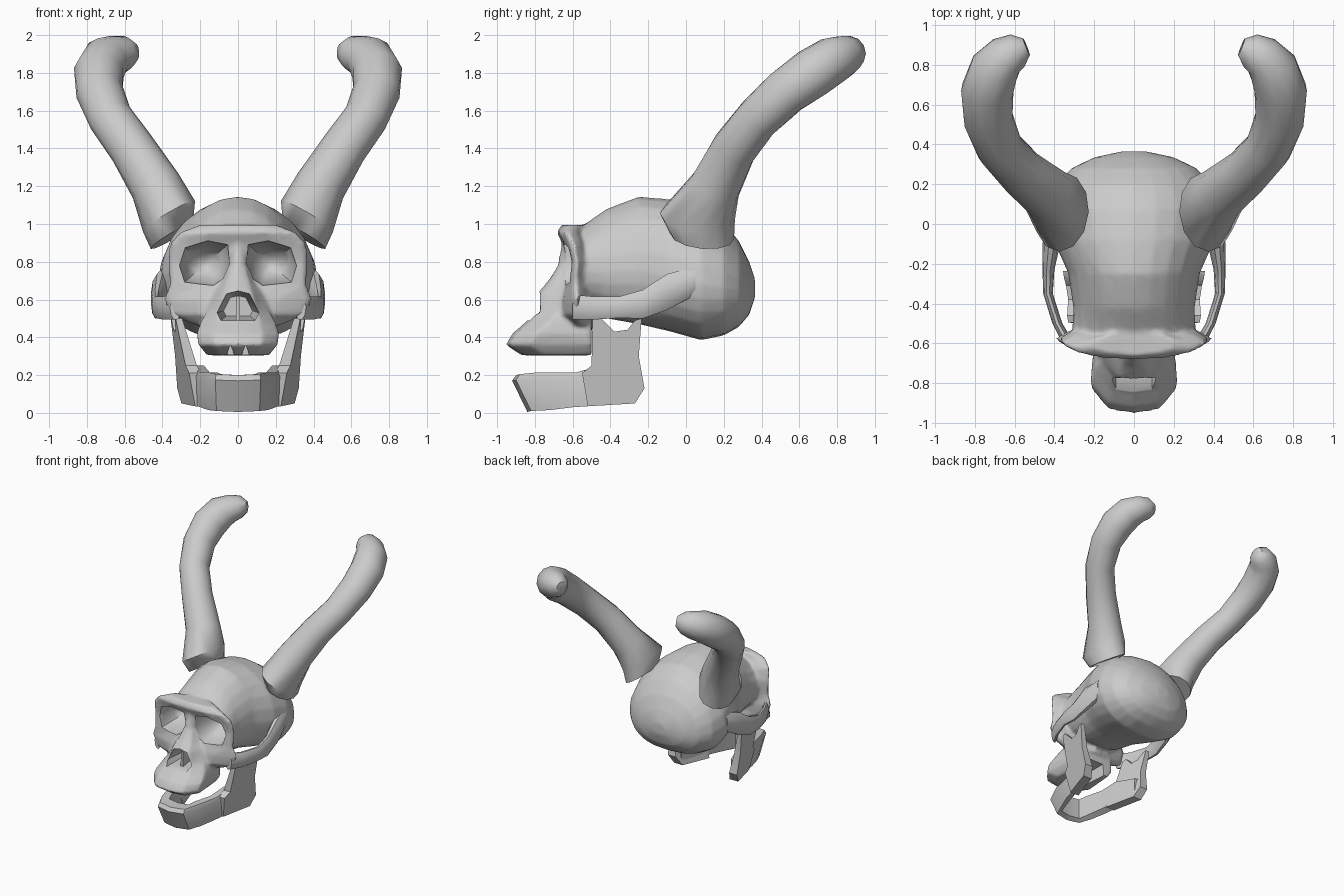
import bpy, bmesh, math
from mathutils import Vector

if "Cube" in bpy.data.objects:
    bpy.data.objects.remove(bpy.data.objects["Cube"], do_unlink=True)

bone = bpy.data.materials.new("bone_grey")
bone.use_nodes = True
bone.diffuse_color = (0.6, 0.6, 0.6, 1)
bone.node_tree.nodes["Principled BSDF"].inputs["Base Color"].default_value = (0.6, 0.6, 0.6, 1)


def loft(bm, rings):
    """Skin a list of equal-length point rings and cap both ends."""
    loops = [[bm.verts.new(p) for p in ring] for ring in rings]
    n = len(loops[0])
    for a, b in zip(loops, loops[1:]):
        for i in range(n):
            j = (i + 1) % n
            bm.faces.new((a[i], a[j], b[j], b[i]))
    bm.faces.new(loops[0])
    bm.faces.new(loops[-1])


def make(name, *lofts, mirror=False):
    """Create one object from one or more lofts, optionally mirrored in x."""
    bm = bmesh.new()
    for rings in lofts:
        loft(bm, rings)
        if mirror:
            loft(bm, [[(-p[0], p[1], p[2]) for p in ring] for ring in rings])
    bmesh.ops.recalc_face_normals(bm, faces=bm.faces)
    me = bpy.data.meshes.new(name)
    bm.to_mesh(me)
    bm.free()
    me.materials.append(bone)
    ob = bpy.data.objects.new(name, me)
    bpy.context.collection.objects.link(ob)
    return ob


def activate(ob):
    bpy.ops.object.select_all(action='DESELECT')
    ob.select_set(True)
    bpy.context.view_layer.objects.active = ob


def apply(ob, kind, **settings):
    mod = ob.modifiers.new(kind, kind)
    for key, value in settings.items():
        setattr(mod, key, value)
    activate(ob)
    bpy.ops.object.modifier_apply(modifier=mod.name)


def smooth(ob, angle=45):
    activate(ob)
    bpy.ops.object.shade_smooth_by_angle(angle=math.radians(angle))


def circle(n):
    return [(math.cos(math.tau * i / n), math.sin(math.tau * i / n)) for i in range(n)]


def level(half, z):
    """Horizontal ring from half an outline that starts and ends on x = 0."""
    return [(x, y, z) for x, y in half] + [(-x, y, z) for x, y in half[-2:0:-1]]


# Braincase: upright sections along y, widest low down (y, half width, bottom, top)
cranium = []
for y, w, lo, hi in [(-.61, .28, .64, .965), (-.55, .31, .56, .99), (-.42, .305, .50, 1.08),
                     (-.25, .33, .47, 1.145), (-.08, .405, .43, 1.13), (.08, .425, .385, 1.09),
                     (.2, .39, .41, 1.01), (.28, .315, .455, .91), (.335, .2, .52, .8),
                     (.365, .06, .61, .71)]:
    mid = lo + .42 * (hi - lo)
    ring = []
    for c, s in circle(24):
        if s < 0:
            c = math.copysign(abs(c) ** .8, c)
        ring.append((w * c, y, mid + s * (hi - mid if s > 0 else mid - lo)))
    cranium.append(ring)

# Brow, eye pillars and cheeks (z, front y, side y, half width)
mask = []
for z, yf, ys, w in [(.465, -.62, -.58, .23), (.52, -.67, -.60, .36), (.60, -.67, -.60, .395),
                     (.68, -.64, -.605, .37), (.80, -.62, -.60, .375), (.90, -.655, -.62, .365),
                     (.955, -.685, -.645, .31), (.995, -.66, -.63, .21)]:
    mask.append(level([(0, yf), (.55 * w, .7 * yf + .3 * ys), (.93 * w, ys), (w, ys + .025),
                       (.82 * w, ys + .065), (0, ys + .12)], z))

# Upper jaw and nose bridge (z, front y, half width)
muzzle = []
for z, yf, w in [(.305, -.87, .165), (.36, -.955, .21), (.42, -.92, .22), (.48, -.85, .2),
                 (.54, -.80, .165), (.63, -.79, .125), (.70, -.73, .095), (.78, -.68, .065),
                 (.9, -.66, .06)]:
    muzzle.append(level([(0, yf), (.6 * w, yf + .02), (w, yf + .12), (.88 * w, -.5), (0, -.5)], z))

skull = make("skull", cranium, mask, muzzle)
apply(skull, 'REMESH', mode='VOXEL', voxel_size=.014)
apply(skull, 'SMOOTH', factor=.5, iterations=4)
apply(skull, 'DECIMATE', ratio=.2)


# Openings: eye sockets, nose, palate and gaps between the teeth
def prism(outline, stations):
    """Rings of an (x, z) outline scaled about its centre at each (y, scale)."""
    cx = sum(p[0] for p in outline) / len(outline)
    cz = sum(p[1] for p in outline) / len(outline)
    return [[(cx + (x - cx) * s, y, cz + (z - cz) * s) for x, z in outline] for y, s in stations]


socket = [(.045, .79), (.055, .89), (.16, .91), (.28, .875), (.315, .78), (.285, .69), (.13, .675), (.08, .71)]
nose = [(.0, .645), (.06, .63), (.11, .53), (.09, .49), (-.09, .49), (-.11, .53), (-.06, .63)]
gap = [(.04, .36), (.07, .28), (.01, .28)]
palate = [(-.11, .25), (.11, .25), (.09, .40), (-.09, .40)]
bowl = [(-.8, 1.05), (-.63, 1), (-.55, .9), (-.48, .7), (-.43, .4), (-.41, .1)]
for cutter in (make("socket_cutter", prism(socket, bowl), mirror=True),
               make("nose_cutter", prism(nose, [(-1, 1), (-.75, 1), (-.6, .7)])),
               make("tooth_gap_cutter", prism(gap, [(-1, 1), (-.86, 1)]), mirror=True),
               make("palate_cutter", prism(palate, [(-.83, .8), (-.4, 1.1)]))):
    cutter.hide_render = True
    apply(skull, 'BOOLEAN', operation='DIFFERENCE', solver='EXACT', object=cutter)
    bpy.data.objects.remove(cutter, do_unlink=True)
smooth(skull, 50)

# Thin wall inside the nose
smooth(make("nose_septum", prism([(-.012, .48), (.012, .48), (.008, .62), (-.008, .62)], [(-.75, 1), (-.58, 1)])))

# Cheek arches: flat oval bars from cheek to temple (x, y, z, half thickness, half height)
arch = []
for x, y, z, rx, rz in [(.33, -.60, .56, .03, .07), (.385, -.50, .555, .025, .065), (.432, -.35, .56, .024, .06),
                        (.43, -.23, .575, .03, .08), (.415, -.10, .64, .045, .1), (.375, .05, .70, .05, .08)]:
    arch.append([(x + rx * c, y, z + rz * s) for c, s in circle(10)])
smooth(make("cheek_arches", arch, mirror=True))

# Lower jaw body: upright slab swept round a flaring U (outer x, y, inner x, y, bottom, top)
jaw_half = [(0, -.92, 0, -.80, .005, .20), (.12, -.90, .09, -.79, .01, .205), (.165, -.80, .11, -.73, .015, .215),
            (.21, -.60, .15, -.58, .03, .215), (.243, -.45, .18, -.45, .04, .25), (.295, -.27, .23, -.27, .05, .22)]
jaw = []
for side, rows in ((-1, jaw_half[:0:-1]), (1, jaw_half)):
    for ox, oy, ix, iy, lo, hi in rows:
        jaw.append([(side * ox * .95, oy + (.08 if oy < -.7 else 0), lo), (side * ox, oy, hi * .85),
                    (side * ox * .97, oy + .02, hi), (side * ix, iy, hi), (side * ix, iy, lo + .02)])
smooth(make("jaw_body", jaw), 40)

# Jaw branches: two-pronged plates that lean out, flare backwards and thin towards the top
branch = [(-.52, .035), (-.27, .05), (-.22, .13), (-.25, .30), (-.235, .50), (-.27, .49), (-.31, .44),
          (-.38, .43), (-.46, .51), (-.495, .50), (-.50, .25), (-.55, .21)]
plates = [[(.30 + .11 * z + (y + .25) * (.3 - .4 * z) - t * (.085 - .1 * z), y, z) for y, z in branch]
          for t in (0, 1)]
smooth(make("jaw_branches", plates, mirror=True), 40)

# Horns: knobbed tubes that sweep up, out and back (x, y, z, radius)
path = [(.35, .085, .935, .15), (.365, .06, 1.04, .18), (.435, .155, 1.2, .137), (.56, .255, 1.4, .122),
        (.675, .38, 1.56, .118), (.733, .53, 1.70, .126), (.737, .67, 1.80, .134), (.70, .78, 1.87, .126),
        (.645, .842, 1.893, .108), (.585, .872, 1.908, .088), (.54, .89, 1.912, .045)]
centres = [Vector(p[:3]) for p in path]
horn = []
for i, (c, row) in enumerate(zip(centres, path)):
    n = (centres[min(i + 1, len(path) - 1)] - centres[max(i - 1, 0)]).normalized()
    ru = rv = row[3]
    if i < 2:
        n, ru, rv = Vector((.5, .1, .84)).normalized(), ru + .02, rv - .02
    u = (Vector((0, 1, 0)) - n * n.y).normalized()
    v = n.cross(u)
    horn.append([c + u * ru * p + v * rv * q for p, q in circle(12)])
smooth(make("horns", horn, mirror=True), 50)
